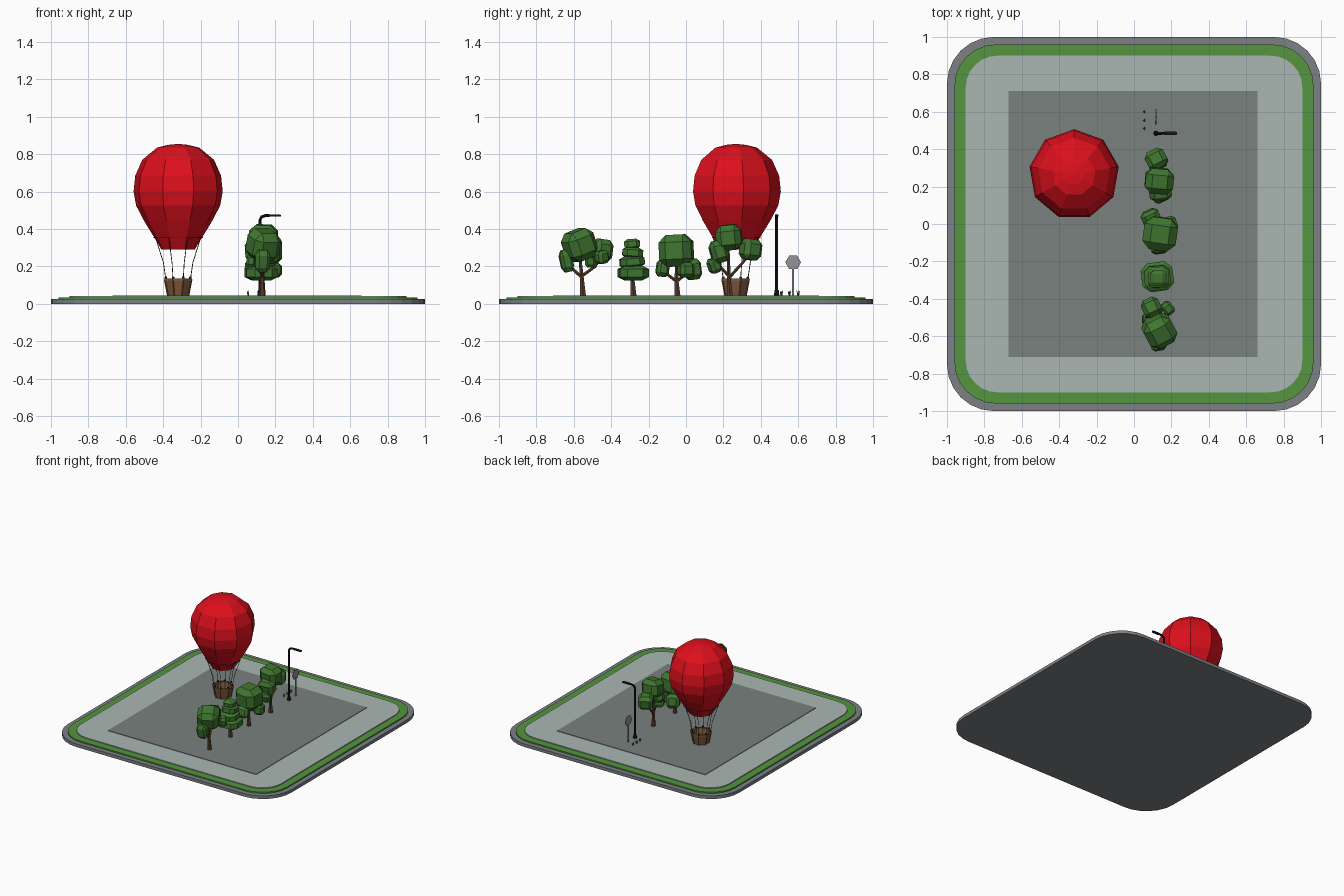
import bpy, bmesh
from math import sin, cos, pi, radians
from mathutils import Vector, Matrix, Euler

if "Cube" in bpy.data.objects:
    bpy.data.objects.remove(bpy.data.objects["Cube"])


def material(name, rgb):
    m = bpy.data.materials.new(name)
    m.diffuse_color = (*rgb, 1)
    m.use_nodes = True
    m.node_tree.nodes["Principled BSDF"].inputs["Base Color"].default_value = m.diffuse_color
    return m


SLAB = material("slab grey", (0.20, 0.22, 0.23))
PAVE = material("paving", (0.40, 0.47, 0.45))
ROAD = material("dark paving", (0.19, 0.22, 0.21))
GRASS = material("grass", (0.09, 0.30, 0.05))
LEAF = material("leaf", (0.05, 0.18, 0.03))
BARK = material("bark", (0.10, 0.05, 0.025))
RED = material("red cloth", (0.72, 0.005, 0.012))
WOOD = material("wicker", (0.22, 0.10, 0.045))
BLACK = material("black metal", (0.01, 0.01, 0.012))
ROPE = material("rope", (0.04, 0.025, 0.015))
STEEL = material("steel", (0.3, 0.3, 0.32))


def finish(bm, name, mat):
    bmesh.ops.recalc_face_normals(bm, faces=bm.faces)
    me = bpy.data.meshes.new(name)
    bm.to_mesh(me)
    bm.free()
    me.materials.append(mat)
    ob = bpy.data.objects.new(name, me)
    bpy.context.collection.objects.link(ob)
    return ob


def skin(bm, rings, cap0=True, cap1=True):
    """Join equal-sided rings of points with quads."""
    vs = [[bm.verts.new(p) for p in r] for r in rings]
    for a, b in zip(vs, vs[1:]):
        for i in range(len(a)):
            j = (i + 1) % len(a)
            bm.faces.new((a[i], a[j], b[j], b[i]))
    if cap0:
        bm.faces.new(vs[0][::-1])
    if cap1:
        bm.faces.new(vs[-1])


def tube(bm, pts, radii, n=6):
    pts = [Vector(p) for p in pts]
    rings = []
    for i, p in enumerate(pts):
        d = pts[min(i + 1, len(pts) - 1)] - pts[max(i - 1, 0)]
        q = Vector((0, 0, 1)).rotation_difference(d.normalized())
        r = radii[i]
        rings.append([p + q @ Vector((r * cos(2 * pi * k / n), r * sin(2 * pi * k / n), 0)) for k in range(n)])
    skin(bm, rings)


def lathe(bm, centre, profile, n, start, cap0=False, cap1=False):
    x, y = centre
    skin(bm, [[(x + r * cos(start + 2 * pi * k / n), y + r * sin(start + 2 * pi * k / n), z)
               for k in range(n)] for r, z in profile], cap0, cap1)


def plate(name, half, rad, z0, z1, mat):
    ring = []
    for c, (sx, sy) in enumerate([(1, 1), (-1, 1), (-1, -1), (1, -1)]):
        for k in range(7):
            a = c * pi / 2 + k * pi / 12
            ring.append((sx * (half - rad) + rad * cos(a), sy * (half - rad) + rad * sin(a)))
    bm = bmesh.new()
    skin(bm, [[(x, y, z) for x, y in ring] for z in (z0, z1)])
    finish(bm, name, mat)


def box(bm, loc, size, rot=(0, 0, 0), bevel=0):
    part = bmesh.new()
    bmesh.ops.create_cube(part, size=1)
    if bevel:
        bmesh.ops.bevel(part, geom=part.edges[:], offset=bevel, segments=1, affect='EDGES')
    part.transform(Matrix.LocRotScale(Vector(loc), Euler([radians(a) for a in rot]), Vector(size)))
    tmp = bpy.data.meshes.new("tmp")
    part.to_mesh(tmp)
    part.free()
    bm.from_mesh(tmp)
    bpy.data.meshes.remove(tmp)


# Stepped ground tile
plate("base_slab", 1.0, 0.25, 0, 0.025, SLAB)
plate("grass_border", 0.96, 0.22, 0.02, 0.035, GRASS)
plate("paving", 0.90, 0.17, 0.03, 0.042, PAVE)
bm = bmesh.new()
box(bm, (-0.005, 0, 0.042), (1.33, 1.42, 0.008))
finish(bm, "dark_paving", ROAD)
G = 0.044

# Balloon envelope, nine sided and open underneath
C = (-0.32, 0.265)
bm = bmesh.new()
lathe(bm, C, [(0.09, 0.29), (0.13, 0.355), (0.183, 0.44), (0.228, 0.525), (0.242, 0.60), (0.233, 0.685),
              (0.195, 0.77), (0.115, 0.835), (0.055, 0.85), (0.005, 0.855)], 9, pi / 2, False, True)
finish(bm, "balloon_envelope", RED)

# Basket with hollow inside, floor and rim
bm = bmesh.new()
lathe(bm, C, [(0.058, G), (0.076, 0.13), (0.066, 0.13), (0.052, 0.055)], 8, pi / 8, True, True)
finish(bm, "basket", WOOD)
bm = bmesh.new()
lathe(bm, C, [(0.074, 0.123), (0.08, 0.123), (0.08, 0.135), (0.063, 0.135), (0.063, 0.123)], 8, pi / 8)
for k in range(8):
    a = pi / 8 + k * pi / 4
    tube(bm, [(C[0] + r * cos(a), C[1] + r * sin(a), z) for r, z in ((0.059, G), (0.077, 0.13))], (0.005, 0.005), 4)
finish(bm, "basket_rim_and_ribs", WOOD)

# Ropes, knots and ring
bm = bmesh.new()
for k in range(8):
    a = pi / 8 + k * pi / 4
    tube(bm, [(C[0] + r * cos(a), C[1] + r * sin(a), z)
              for r, z in ((0.071, 0.13), (0.085, 0.22), (0.131, 0.355))], (0.002,) * 3, 4)
    box(bm, (C[0] + 0.071 * cos(a), C[1] + 0.071 * sin(a), 0.139), (0.013, 0.013, 0.016), bevel=0.2)
lathe(bm, C, [(0.129, 0.351), (0.134, 0.351), (0.134, 0.357), (0.129, 0.357), (0.129, 0.351)], 9, pi / 2)
finish(bm, "ropes_and_ring", ROPE)


def tree(name, trunk_y, trunk_top, branches, blobs):
    bm = bmesh.new()
    tx = 0.13
    tube(bm, [(tx, trunk_y, G - 0.005), (tx, trunk_y - 0.006, 0.13), trunk_top], (0.018, 0.012, 0.008))
    for start_z, mid, end in branches:
        tube(bm, [(tx, trunk_y - 0.005, start_z), mid, end], (0.009, 0.008, 0.006), 5)
    finish(bm, name + "_trunk", BARK)
    bm = bmesh.new()
    for loc, size, rot in blobs:
        box(bm, loc, size, rot, 0.23)
    finish(bm, name + "_foliage", LEAF)


# Row of trees from front to back
tree("front_tree", -0.55, (0.13, -0.57, 0.28),
     [(0.15, (0.11, -0.485, 0.20), (0.10, -0.455, 0.25)),
      (0.14, (0.13, -0.61, 0.19), (0.13, -0.64, 0.23))],
     [((0.135, -0.57, 0.315), (0.16, 0.16, 0.16), (20, 0, 28)),
      ((0.095, -0.45, 0.285), (0.10, 0.105, 0.12), (-8, 0, 25)),
      ((0.18, -0.45, 0.25), (0.06, 0.07, 0.07), (10, 0, 40)),
      ((0.13, -0.64, 0.23), (0.08, 0.065, 0.12), (12, 0, 10)),
      ((0.07, -0.51, 0.23), (0.05, 0.06, 0.07), (0, 10, 0))])
tree("tiered_tree", -0.28, (0.13, -0.28, 0.22), [],
     [((0.125, -0.282, 0.165), (0.17, 0.155, 0.08), (0, 0, 8)),
      ((0.125, -0.288, 0.225), (0.14, 0.13, 0.065), (5, 0, 5)),
      ((0.13, -0.285, 0.273), (0.11, 0.11, 0.06), (-4, 0, 2)),
      ((0.13, -0.288, 0.32), (0.085, 0.085, 0.055), (3, 0, 0))])
tree("middle_tree", -0.045, (0.14, -0.05, 0.25),
     [(0.12, (0.11, -0.005, 0.155), (0.095, 0.03, 0.18)),
      (0.12, (0.13, -0.09, 0.15), (0.13, -0.125, 0.18))],
     [((0.14, -0.052, 0.285), (0.18, 0.175, 0.17), (3, 0, -8)),
      ((0.09, 0.035, 0.185), (0.10, 0.08, 0.11), (8, 0, 25)),
      ((0.135, -0.125, 0.19), (0.09, 0.065, 0.09), (-8, 0, 10)),
      ((0.19, 0.0, 0.18), (0.08, 0.08, 0.08), (0, 0, 20))])
tree("back_tree", 0.235, (0.14, 0.225, 0.32),
     [(0.14, (0.12, 0.285, 0.20), (0.12, 0.33, 0.25)),
      (0.15, (0.14, 0.19, 0.19), (0.14, 0.155, 0.22))],
     [((0.135, 0.23, 0.355), (0.15, 0.135, 0.135), (5, 3, -5)),
      ((0.12, 0.345, 0.29), (0.11, 0.105, 0.11), (-8, 0, 28)),
      ((0.14, 0.175, 0.28), (0.12, 0.09, 0.12), (15, 0, 8)),
      ((0.14, 0.15, 0.205), (0.08, 0.06, 0.08), (20, 0, 25))])

# Street lamp with arm reaching to +x
bm = bmesh.new()
L = (0.118, 0.485)
tube(bm, [(*L, G), (*L, 0.075)], (0.014, 0.012), 8)
tube(bm, [(*L, 0.07), (*L, 0.45), (L[0] + 0.008, L[1], 0.465), (L[0] + 0.028, L[1], 0.472), (0.17, L[1], 0.473)],
     (0.008, 0.008, 0.008, 0.008, 0.007), 8)
box(bm, (0.195, L[1], 0.472), (0.07, 0.02, 0.012), bevel=0.15)
finish(bm, "street_lamp", BLACK)

# Road sign: hexagonal plate facing x on a thin pole
bm = bmesh.new()
box(bm, (0.118, 0.573, 0.12), (0.009, 0.01, 0.16))
skin(bm, [[(x, 0.573 + 0.042 * cos(k * pi / 3), 0.222 + 0.042 * sin(k * pi / 3)) for k in range(6)]
          for x in (0.113, 0.119)])
finish(bm, "road_sign", STEEL)

# Small plant tufts beside the lamp
bm = bmesh.new()
for y in (0.51, 0.553, 0.60):
    for dx, dy in ((0.004, 0.008), (-0.006, 0), (0.003, -0.008)):
        tube(bm, [(0.055, y, G), (0.055 + dx, y + dy, G + 0.026)], (0.005, 0.001), 4)
finish(bm, "plant_tufts", LEAF)
